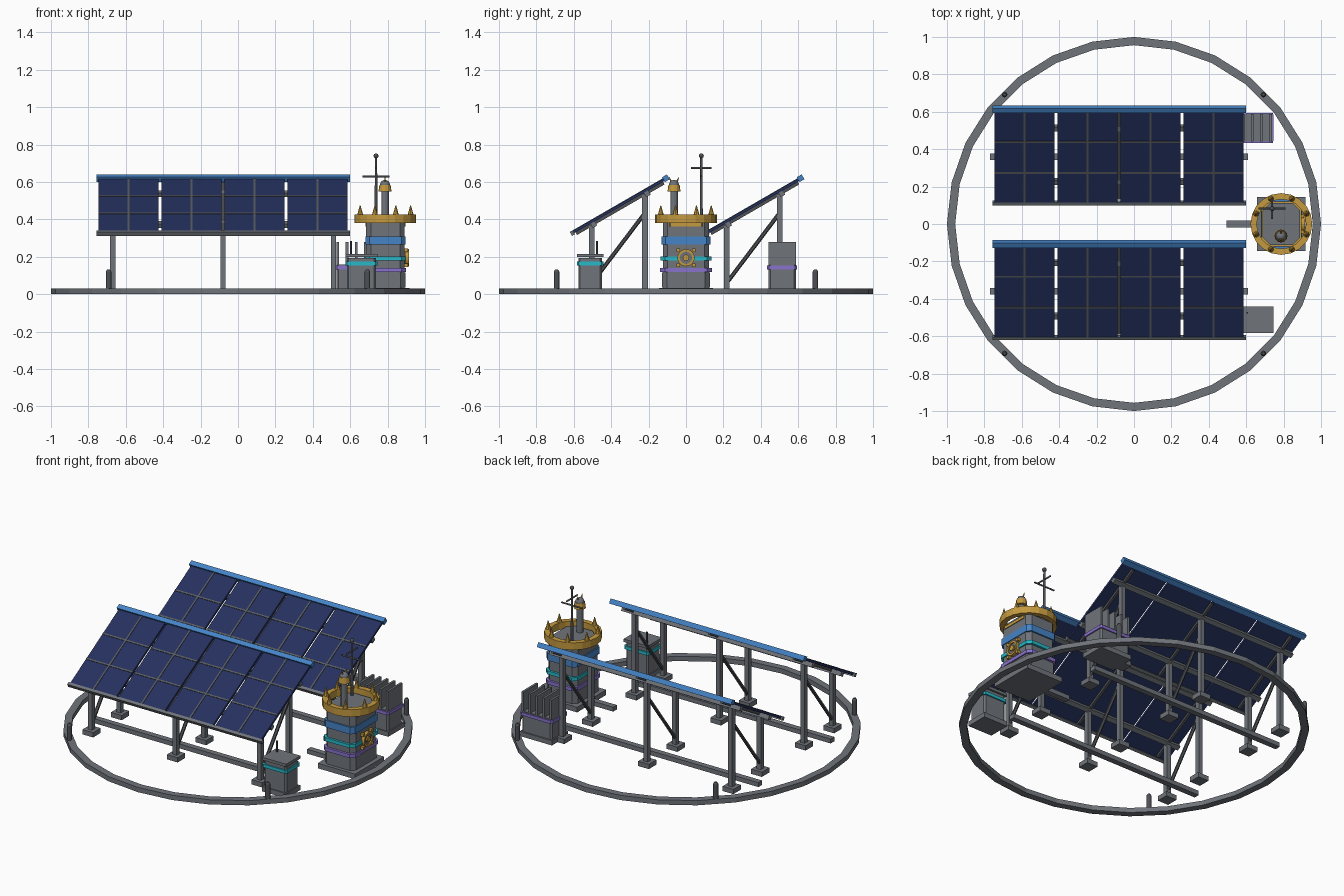
import bpy, bmesh, math
from mathutils import Matrix, Vector

if "Cube" in bpy.data.objects:
    bpy.data.objects.remove(bpy.data.objects["Cube"])


def material(name, rgb):
    m = bpy.data.materials.new(name)
    m.use_nodes = True
    m.diffuse_color = (*rgb, 1)
    m.node_tree.nodes["Principled BSDF"].inputs["Base Color"].default_value = (*rgb, 1)
    return m


GREY = material("steel grey", (0.16, 0.175, 0.195))
DARK = material("dark steel", (0.075, 0.08, 0.09))
LINE = material("cell line grey", (0.10, 0.11, 0.12))
NAVY = material("solar navy", (0.018, 0.03, 0.11))
BLUE = material("trim blue", (0.06, 0.23, 0.57))
TEAL = material("teal", (0.02, 0.48, 0.58))
PURPLE = material("purple", (0.25, 0.17, 0.60))
GOLD = material("gold", (0.55, 0.32, 0.05))


def finish(bm, name, mat, matrix=None, smooth=False):
    if matrix:
        bm.transform(matrix)
    bmesh.ops.recalc_face_normals(bm, faces=bm.faces)
    mesh = bpy.data.meshes.new(name)
    bm.to_mesh(mesh)
    bm.free()
    mesh.materials.append(mat)
    for p in mesh.polygons:
        p.use_smooth = smooth
    ob = bpy.data.objects.new(name, mesh)
    bpy.context.collection.objects.link(ob)
    return ob


def box(name, mat, center, size, frame=None, corner=0):
    """Box in an optional local frame, with chamfered upright corners."""
    bm = bmesh.new()
    bmesh.ops.create_cube(bm, size=1)
    bm.transform(Matrix.Translation(center) @ Matrix.Diagonal((*size, 1)))
    if corner:
        upright = [e for e in bm.edges
                   if abs(e.verts[0].co.z - e.verts[1].co.z) > size[2] / 2]
        bmesh.ops.bevel(bm, geom=upright, offset=corner, segments=1, affect="EDGES")
    return finish(bm, name, mat, frame)


def rod(name, mat, a, b, r, r2=None, sides=12):
    """Cylinder or cone between two points."""
    a, b = Vector(a), Vector(b)
    bm = bmesh.new()
    bmesh.ops.create_cone(bm, cap_ends=True, segments=sides, radius1=r,
                          radius2=r if r2 is None else r2, depth=(b - a).length)
    turn = (b - a).to_track_quat("Z", "Y").to_matrix().to_4x4()
    return finish(bm, name, mat, Matrix.Translation((a + b) / 2) @ turn)


def ball(name, mat, center, r):
    bm = bmesh.new()
    bmesh.ops.create_uvsphere(bm, u_segments=12, v_segments=8, radius=r)
    return finish(bm, name, mat, Matrix.Translation(center), True)


def hoop(name, mat, outer, inner, z0, z1, sides, matrix=None):
    """Flat ring with a rectangular section."""
    bm = bmesh.new()
    rows = []
    for i in range(sides):
        a = math.tau * i / sides
        rows.append([bm.verts.new((r * math.cos(a), r * math.sin(a), z))
                     for r, z in ((outer, z0), (outer, z1), (inner, z1), (inner, z0))])
    for i in range(sides):
        p, q = rows[i], rows[(i + 1) % sides]
        for k in range(4):
            n = (k + 1) % 4
            bm.faces.new((p[k], q[k], q[n], p[n]))
    return finish(bm, name, mat, matrix)


# Perimeter ring and its four bollards
hoop("perimeter_ring", GREY, 1.0, 0.956, 0, 0.03, 28)
for sx in (-1, 1):
    for sy in (-1, 1):
        p = (0.692 * sx, 0.692 * sy)
        rod("bollard", DARK, (*p, 0.02), (*p, 0.12), 0.015)
        rod("bollard_cap", DARK, (*p, 0.12), (*p, 0.132), 0.015, 0.008)

# Two solar rows
MID, PITCH, TILT = -0.08, 0.337, math.radians(30)
for row, yc in (("front", -0.36), ("rear", 0.36)):
    frame = Matrix.Translation((MID, yc, 0.472)) @ Matrix.Rotation(TILT, 4, "X")
    for i in range(4):
        x = (i - 1.5) * PITCH
        box(row + "_solar_module", NAVY, (x, 0, 0), (0.322, 0.56, 0.014), frame)
        box(row + "_cell_divider", LINE, (x, 0, 0.008), (0.01, 0.56, 0.004), frame)
        for v in (-0.095, 0.095):
            box(row + "_cell_divider", LINE, (x, v, 0.008), (0.322, 0.01, 0.004), frame)
    box(row + "_top_trim", BLUE, (0, 0.293, 0.002), (1.355, 0.03, 0.03), frame)
    box(row + "_bottom_trim", GREY, (0, -0.287, -0.002), (1.355, 0.018, 0.024), frame)
    for v in (-0.165, 0.165):
        box(row + "_purlin", GREY, (0, v, -0.02), (1.33, 0.028, 0.026), frame)
    # Posts, feet, braces and rafters
    for dx in (-0.59, 0, 0.59):
        x, yf, yr = MID + dx, yc - 0.143, yc + 0.141
        box(row + "_rafter", DARK, (dx, 0, -0.015), (0.016, 0.54, 0.016), frame)
        for y, h in ((yf, 0.365), (yr, 0.53)):
            box(row + "_post", GREY, (x, y, h / 2), (0.028, 0.03, h))
            box(row + "_foot", GREY, (x, y, 0.015), (0.075, 0.075, 0.03))
        rod(row + "_brace", DARK, (x, yf, 0.06), (x, yr, 0.435), 0.011, sides=6)
    box(row + "_ground_rail", GREY, (MID, yc, 0.014), (1.38, 0.036, 0.028))

# Control tower body
TX = 0.788
box("tower_plinth", GREY, (TX, 0, 0.016), (0.26, 0.29, 0.032))
box("tower_body", GREY, (TX, 0, 0.205), (0.205, 0.246, 0.35), corner=0.025)
box("tower_skirt", GREY, (TX, 0, 0.075), (0.213, 0.254, 0.08), corner=0.025)
box("tower_blue_band", BLUE, (TX, 0, 0.288), (0.214, 0.264, 0.044), corner=0.022)
box("tower_teal_band", TEAL, (TX, 0, 0.192), (0.22, 0.274, 0.022), corner=0.025)
box("tower_purple_band", PURPLE, (TX, 0, 0.13), (0.22, 0.276, 0.022), corner=0.025)
box("tower_collar", GOLD, (TX, 0, 0.372), (0.215, 0.235, 0.018), corner=0.035)
box("tower_lid", GREY, (TX, 0, 0.388), (0.2, 0.225, 0.016), corner=0.04)
box("cable_duct", GREY, (0.59, 0, 0.014), (0.19, 0.036, 0.028))

# Crown with eight spikes
hoop("crown_ring", GOLD, 0.165, 0.132, 0.38, 0.425, 20, Matrix.Translation((TX, 0, 0)))
for k in range(8):
    a = math.tau * (k + 0.5) / 8
    x, y = TX + 0.146 * math.cos(a), 0.146 * math.sin(a)
    rod("crown_spike", GOLD, (x, y, 0.42), (x, y, 0.475), 0.017, 0.002, 8)

# Round hatch on the outer face
hatch = Matrix.Translation((0.893, 0, 0.195)) @ Matrix.Rotation(math.pi / 2, 4, "Y")
hoop("hatch_rim", GOLD, 0.046, 0.033, 0, 0.02, 20, hatch)
rod("hatch_plate", GREY, (0.885, 0, 0.195), (0.905, 0, 0.195), 0.034, sides=20)
rod("hatch_hub", GOLD, (0.89, 0, 0.195), (0.914, 0, 0.195), 0.018, sides=8)
for sy in (-1, 1):
    for sz in (-1, 1):
        box("hatch_lug", GOLD, (0.9, 0.041 * sy, 0.195 + 0.041 * sz), (0.02, 0.018, 0.018))

# Antenna mast
mx, my = 0.738, 0.082
rod("mast", DARK, (mx, my, 0.38), (mx, my, 0.735), 0.008, 0.006)
ball("mast_tip", DARK, (mx, my, 0.74), 0.013)
rod("mast_arm_x", DARK, (mx - 0.072, my, 0.63), (mx + 0.072, my, 0.63), 0.005)
rod("mast_arm_y", DARK, (mx, my - 0.054, 0.675), (mx, my + 0.054, 0.675), 0.005)

# Beacon
bx, by = 0.786, -0.064
rod("beacon_column", GREY, (bx, by, 0.38), (bx, by, 0.555), 0.02)
rod("beacon_collar", GOLD, (bx, by, 0.548), (bx, by, 0.585), 0.035, 0.03, 12)
ball("beacon_dome", GREY, (bx, by, 0.584), 0.027)
for s in (-1, 1):
    rod("beacon_spike", GOLD, (bx, by + 0.014 * s, 0.6), (bx, by + 0.026 * s, 0.626),
        0.006, 0.001, 6)

# Front equipment cabinet
cx, cy = 0.66, -0.513
box("cabinet_base", GREY, (cx, cy, 0.015), (0.17, 0.14, 0.03))
box("cabinet_body", GREY, (cx, cy, 0.11), (0.156, 0.126, 0.17), corner=0.01)
box("cabinet_band", TEAL, (cx, cy, 0.164), (0.172, 0.142, 0.02), corner=0.01)
box("cabinet_lid", GREY, (cx, cy, 0.207), (0.17, 0.142, 0.018))
rod("cabinet_antenna", DARK, (0.605, -0.475, 0.21), (0.605, -0.475, 0.285), 0.005, sides=8)

# Rear cooling unit with fins
hx, hy = 0.632, 0.514
box("cooler_base", GREY, (hx, hy, 0.015), (0.225, 0.16, 0.03))
box("cooler_body", GREY, (hx, hy, 0.092), (0.21, 0.146, 0.135), corner=0.01)
box("cooler_band", PURPLE, (hx, hy, 0.143), (0.226, 0.16, 0.02), corner=0.01)
for i in range(5):
    box("cooler_fin", GREY, (hx + (i - 2) * 0.049, hy, 0.218), (0.014, 0.146, 0.124))
